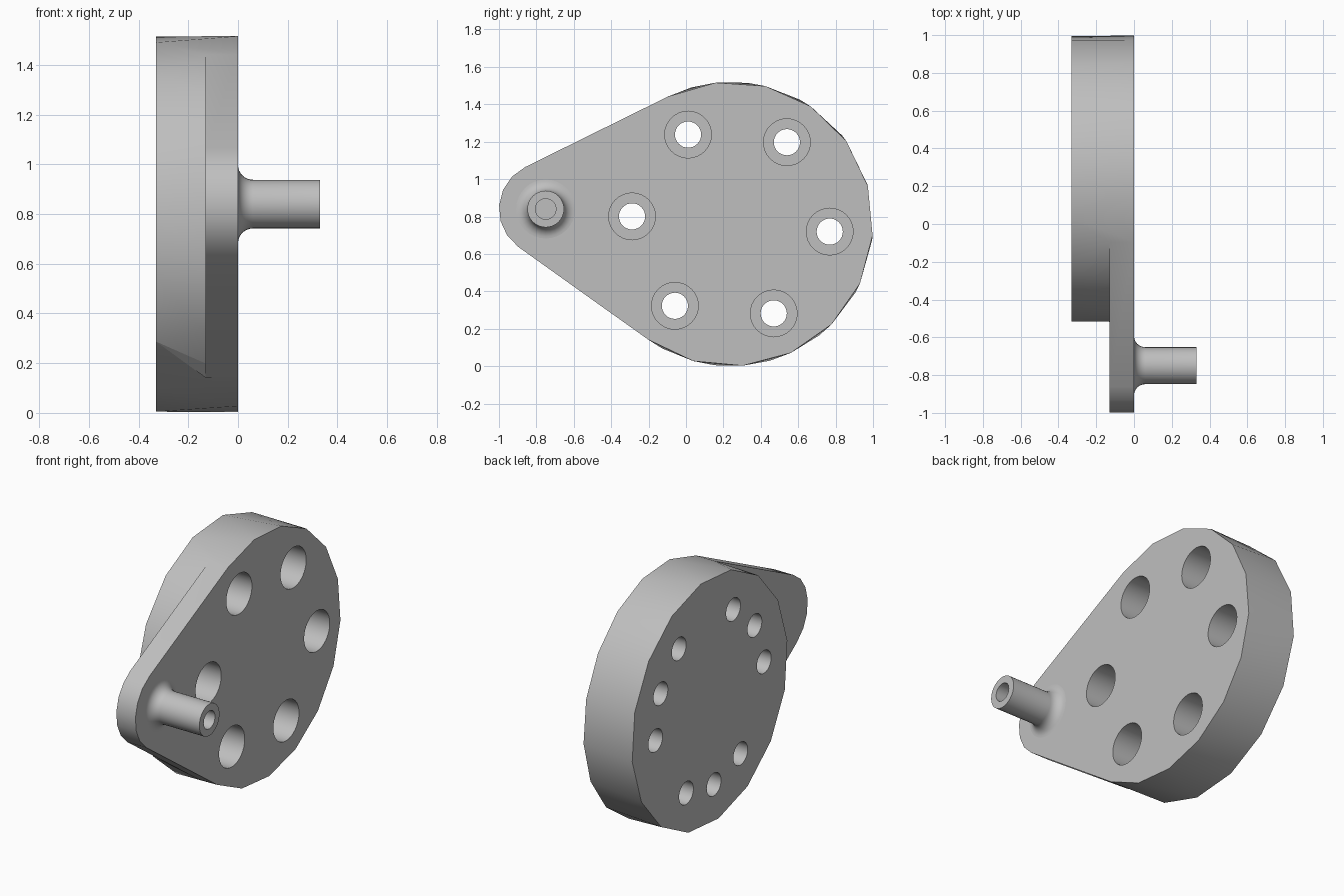
import bpy, bmesh
from math import acos, atan2, cos, hypot, pi, radians, sin

cube = bpy.data.objects.get("Cube")
if cube:
    bpy.data.objects.remove(cube, do_unlink=True)

DISC, DISC_R = (0.24, 0.76), 0.76
TIP, TIP_R = (-0.75, 0.84), 0.25
FRONT, STEP, BACK = 0.0, -0.13, -0.33

grey = bpy.data.materials.new("light_grey")
grey.use_nodes = True
COLOUR = (0.52, 0.52, 0.52, 1)
grey.diffuse_color = COLOUR
grey.node_tree.nodes["Principled BSDF"].inputs["Base Color"].default_value = COLOUR


def add_object(name, bm):
    bmesh.ops.recalc_face_normals(bm, faces=bm.faces)
    mesh = bpy.data.meshes.new(name)
    bm.to_mesh(mesh)
    bm.free()
    mesh.materials.append(grey)
    obj = bpy.data.objects.new(name, mesh)
    bpy.context.scene.collection.objects.link(obj)
    return obj


def smooth(obj):
    bpy.ops.object.select_all(action='DESELECT')
    obj.select_set(True)
    bpy.context.view_layer.objects.active = obj
    bpy.ops.object.shade_smooth_by_angle(angle=radians(32))


def polar(centre, radius, angle):
    return centre[0] + radius * cos(angle), centre[1] + radius * sin(angle)


def spread(start, end, steps):
    return [start + (end - start) * i / steps for i in range(steps + 1)]


def lathe(bm, centre, profile, sides=32):
    """Turn (x, radius) points around an x-parallel axis; zero radius closes an end."""
    rings = []
    for x, r in profile:
        if r == 0:
            rings.append([bm.verts.new((x, *centre))] * sides)
        else:
            rings.append([bm.verts.new((x, *polar(centre, r, 2 * pi * i / sides)))
                          for i in range(sides)])
    for a, b in zip(rings, rings[1:]):
        for i in range(sides):
            j = (i + 1) % sides
            corners = list(dict.fromkeys((a[i], a[j], b[j], b[i])))
            bm.faces.new(corners)


# Tangent angles shared by the disc and the arm tip
dy, dz = TIP[0] - DISC[0], TIP[1] - DISC[1]
axis = atan2(dz, dy)
half = acos((DISC_R - TIP_R) / hypot(dy, dz))
upper, lower = axis - half, axis + half

# Crank body: disc with a thinner arm flush with its front
bm = bmesh.new()


def ring(centre, radius, angles, x):
    return [bm.verts.new((x, *polar(centre, radius, a))) for a in angles]


rim_angles = spread(lower - 2 * pi, upper, 12)
arm_angles = spread(upper, lower, 6)
rim = ring(DISC, DISC_R, rim_angles, FRONT)
inner = ring(DISC, DISC_R, arm_angles, STEP)
tip_front = ring(TIP, TIP_R, arm_angles, FRONT)
tip_back = ring(TIP, TIP_R, arm_angles, STEP)
back_angles = [radians(-119 + 22.5 * k) for k in range(16)]
back = ring(DISC, DISC_R, back_angles, BACK)

bm.faces.new(rim + tip_front)
bm.faces.new(tip_back + inner[::-1])
bm.faces.new(back)
edge_front = [rim[-1]] + tip_front + [rim[0]]
edge_back = [inner[0]] + tip_back + [inner[-1]]
for i in range(len(edge_front) - 1):
    bm.faces.new((edge_front[i], edge_front[i + 1], edge_back[i + 1], edge_back[i]))

# Disc side: triangles zipped between the two rims in order of angle
fore = rim + inner
fore_angles = rim_angles + arm_angles + [rim_angles[0] + 2 * pi]
back_angles.append(back_angles[0] + 2 * pi)
i = j = 0
while i < len(fore) or j < len(back):
    f, b = fore[i % len(fore)], back[j % len(back)]
    if j == len(back) or (i < len(fore) and fore_angles[i + 1] <= back_angles[j + 1]):
        i += 1
        bm.faces.new((f, fore[i % len(fore)], b))
    else:
        j += 1
        bm.faces.new((f, back[j % len(back)], b))
body = add_object("crank_disc_and_arm", bm)

# Bolt holes: six counterbored through holes and three blind ones in the back
bm = bmesh.new()
for k in range(6):
    lathe(bm, polar(DISC, 0.53, radians(60 * k - 4.4)),
          [(-0.5, 0), (-0.5, 0.07), (-0.2, 0.07), (-0.2, 0.125), (0.1, 0.125), (0.1, 0)])
for k in range(3):
    lathe(bm, polar(DISC, 0.53, radians(120 * k + 25.6)),
          [(-0.5, 0), (-0.5, 0.07), (-0.13, 0.07), (-0.13, 0)])
cutter = add_object("hole_cutter", bm)
cutter.hide_render = True
mod = body.modifiers.new("holes", 'BOOLEAN')
mod.operation, mod.solver, mod.object = 'DIFFERENCE', 'EXACT', cutter
bpy.context.view_layer.update()
cut = bpy.data.meshes.new_from_object(
    body.evaluated_get(bpy.context.evaluated_depsgraph_get()))
body.modifiers.clear()
body.data = cut
bpy.data.objects.remove(cutter, do_unlink=True)
smooth(body)

# Hollow crank pin with a flared fillet at its foot
FILLET, PIN_R = 0.06, 0.098
profile = [(0.08, 0), (0.08, 0.055), (0.33, 0.055), (0.33, PIN_R)]
profile += [(FILLET * (1 - sin(a)), PIN_R + FILLET * (1 - cos(a)))
            for a in spread(0, pi / 2, 8)]
bm = bmesh.new()
lathe(bm, TIP, profile)
smooth(add_object("crank_pin", bm))
